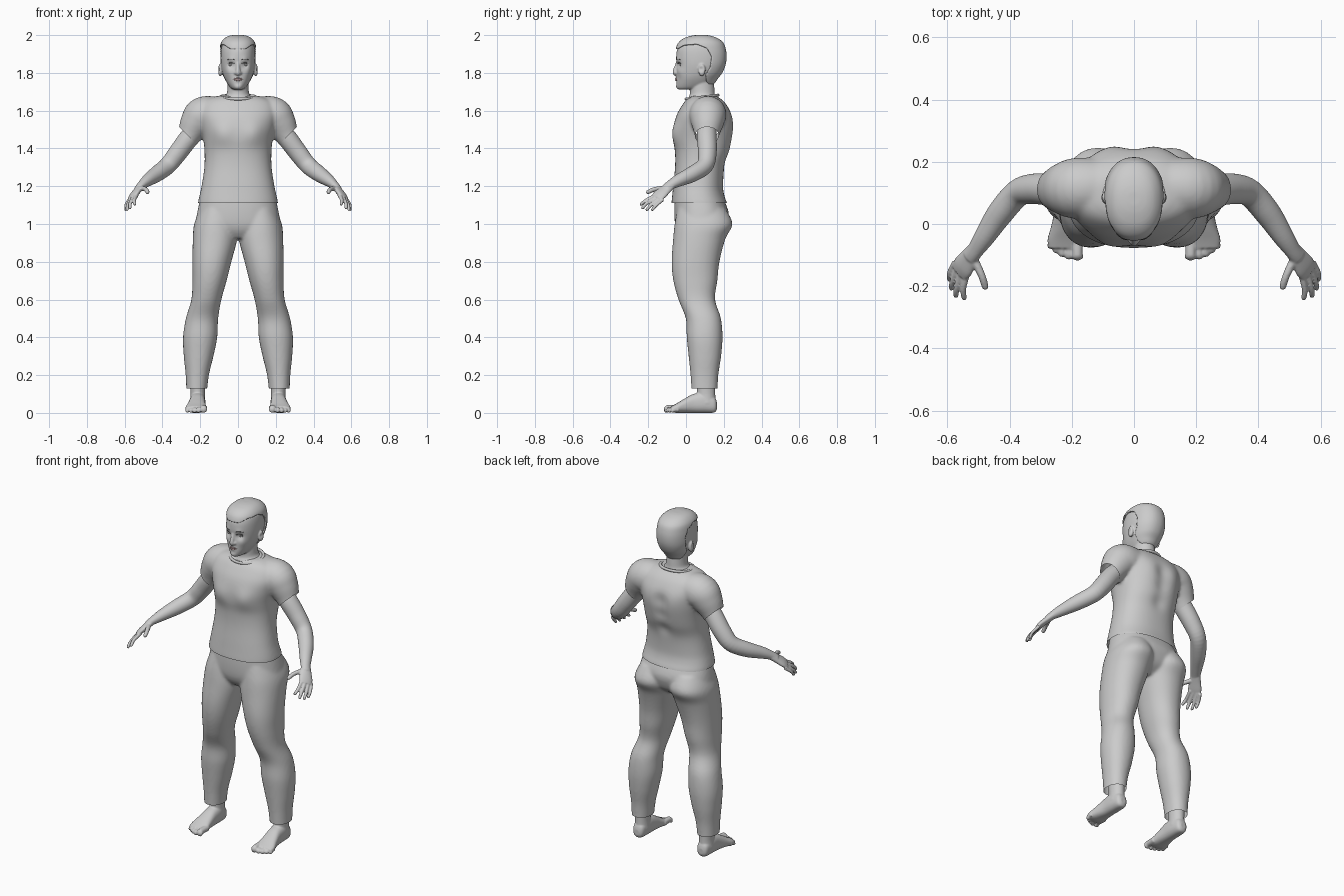
import bpy, bmesh, math
from mathutils import Vector, Matrix
from mathutils.bvhtree import BVHTree

if "Cube" in bpy.data.objects:
    bpy.data.objects.remove(bpy.data.objects["Cube"])


def spline(rows, steps):
    out = []
    for i in range(len(rows) - 1):
        ctrl = (rows[max(i - 1, 0)], rows[i], rows[i + 1], rows[min(i + 2, len(rows) - 1)])
        for k in range(steps):
            t = k / steps
            out.append([.5 * (2 * b + (c - a) * t + (2 * a - 5 * b + 4 * c - d) * t * t
                              + (3 * b - a - 3 * c + d) * t ** 3) for a, b, c, d in zip(*ctrl)])
    return out + [list(rows[-1])]


def loft(bm, rows, plane=None, ref=(0, 1, 0), power=2.0, seg=40, steps=5, sides=(1,)):
    """Rows are x, y, z, radius_u, radius_v; plane fixes the ring axes, otherwise they follow the path."""
    rows = spline(rows, steps)
    for side in sides:
        rings = []
        for i, (x, y, z, ru, rv) in enumerate(rows):
            if plane:
                u, v = Vector((1, 0, 0)), Vector((0, 0, 1) if plane == 'XZ' else (0, 1, 0))
            else:
                t = Vector(rows[min(i + 1, len(rows) - 1)][:3]) - Vector(rows[max(i - 1, 0)][:3])
                t.normalize()
                u = Vector(ref)
                u = (u - t * u.dot(t)).normalized()
                v = t.cross(u)
            ring = []
            for k in range(seg):
                a = math.tau * k / seg
                c, s = math.cos(a), math.sin(a)
                p = Vector((x, y, z)) + u * max(ru, .001) * math.copysign(abs(c) ** (2 / power), c) \
                    + v * max(rv, .001) * math.copysign(abs(s) ** (2 / power), s)
                ring.append(bm.verts.new((p.x * side, p.y, p.z)))
            rings.append(ring)
        for a, b in zip(rings, rings[1:]):
            for k in range(seg):
                bm.faces.new((a[k], a[k - 1], b[k - 1], b[k]))
        bm.faces.new(rings[0])
        bm.faces.new(rings[-1][::-1])


def ball(bm, loc, size):
    bmesh.ops.create_uvsphere(bm, u_segments=24, v_segments=16, radius=1,
                              matrix=Matrix.Translation(loc) @ Matrix.Diagonal((*size, 1)))


def box(z, x0, x1, y0, y1):
    return ((x0 + x1) / 2, (y0 + y1) / 2, z, (x1 - x0) / 2, (y1 - y0) / 2)


def finish(name, bm, voxel=0, smooth=6, cutter=None, edit=None, mirror=False, color=None):
    bmesh.ops.recalc_face_normals(bm, faces=bm.faces[:])
    me = bpy.data.meshes.new(name)
    bm.to_mesh(me)
    ob = bpy.data.objects.new(name, me)
    bpy.context.collection.objects.link(ob)
    if cutter:
        m = ob.modifiers.new("cut", 'BOOLEAN')
        m.operation, m.object, m.solver = 'INTERSECT', cutter, 'EXACT'
    if voxel:
        m = ob.modifiers.new("merge", 'REMESH')
        m.mode, m.voxel_size = 'VOXEL', voxel
        m = ob.modifiers.new("soften", 'SMOOTH')
        m.iterations = smooth
    dg = bpy.context.evaluated_depsgraph_get()
    ob.data = bpy.data.meshes.new_from_object(ob.evaluated_get(dg))
    ob.modifiers.clear()
    bm.clear()
    bm.from_mesh(ob.data)
    if edit:
        edit(bm)
    for f in bm.faces:
        f.smooth = True
    bm.to_mesh(ob.data)
    bm.free()
    if mirror:
        ob.modifiers.new("mirror", 'MIRROR').use_mirror_merge = False
    if color:
        mat = bpy.data.materials.new(name)
        mat.diffuse_color = (*color, 1)
        mat.use_nodes = True
        mat.node_tree.nodes["Principled BSDF"].inputs["Base Color"].default_value = mat.diffuse_color
        ob.data.materials.clear()
        ob.data.materials.append(mat)
    return ob


def push(bm, spots):
    """Soft sculpt strokes: x, y, z, radius, offset; off-centre strokes act on both sides."""
    for x, y, z, r, off in spots:
        for s in ((1, -1) if x else (1,)):
            p = Vector((x * s, y, z))
            for v in bm.verts:
                d = (v.co - p).length_squared / r ** 2
                if d < 6:
                    v.co += Vector((off[0] * s, off[1], off[2])) * math.exp(-d)


def cut(bm, co, no, radius=None):
    co = Vector(co)
    vs = {v for v in bm.verts if radius is None or (v.co - co).length < radius}
    geom = list(vs) + [e for e in bm.edges if all(v in vs for v in e.verts)] \
        + [f for f in bm.faces if all(v in vs for v in f.verts)]
    bmesh.ops.bisect_plane(bm, geom=geom, plane_co=co, plane_no=no, clear_outer=True)


# shirt: torso and sleeves merged, then cut open at the hems
bm = bmesh.new()
torso = [(1.07, .212, -.077, .22), (1.11, .212, -.077, .217), (1.15, .204, -.073, .203), (1.2, .193, -.068, .196),
         (1.3, .178, -.058, .204), (1.38, .177, -.058, .232), (1.45, .184, -.066, .246), (1.52, .2, -.063, .246),
         (1.58, .212, -.048, .238), (1.63, .2, -.02, .215), (1.66, .165, .003, .188), (1.678, .11, .03, .16)]
loft(bm, [box(z, -w, w, a, b) for z, w, a, b in torso], 'XY', power=2.3, seg=64)
loft(bm, [(.08, .12, 1.59, .085, .08), (.18, .115, 1.578, .098, .098), (.225, .113, 1.53, .085, .085),
          (.262, .11, 1.465, .063, .063), (.295, .108, 1.42, .06, .06)], sides=(1, -1))


def shape_shirt(bm):
    push(bm, [(.085, -.06, 1.48, .06, (0, -.014, 0)), (0, .245, 1.52, .045, (0, -.012, 0)),
              (0, .24, 1.44, .045, (0, -.012, 0)), (0, .22, 1.35, .045, (0, -.012, 0)),
              (.08, .24, 1.53, .07, (0, .01, 0))])
    cut(bm, (0, 0, 1.11), (0, 0, -1))
    for s in (1, -1):
        cut(bm, (s * .262, .11, 1.465), (s * .7, 0, -.71), .1)


finish("shirt", bm, .008, 10, edit=shape_shirt)

# collar
bpy.ops.mesh.primitive_torus_add(major_segments=48, minor_segments=10, major_radius=.09, minor_radius=.008,
                                 location=(0, .085, 1.672), rotation=(.12, 0, 0))
collar = bpy.context.object
collar.name, collar.scale = "collar", (1.05, .95, 1)
bpy.ops.object.shade_smooth()

# trousers: hips and two legs merged, hems cut open
bm = bmesh.new()
hips = [(1.13, .2, -.06, .2), (1.06, .216, -.062, .226), (1.0, .222, -.058, .215), (.96, .19, -.045, .19),
        (.925, .1, -.02, .14)]
loft(bm, [box(z, -w, w, a, b) for z, w, a, b in hips], 'XY', power=2.3, seg=64)
leg = [(1.08, .01, .2, -.045, .21), (1.0, .0, .232, -.06, .246), (.92, .004, .239, -.068, .208),
       (.8, .035, .241, -.076, .177), (.7, .06, .241, -.067, .166), (.6, .088, .247, -.04, .154),
       (.5, .105, .276, -.001, .185), (.4, .11, .291, .004, .193), (.3, .13, .287, .014, .186),
       (.2, .154, .277, .024, .171), (.1, .166, .273, .03, .166)]
loft(bm, [box(*r) for r in leg], 'XY', power=2.15, seg=48, sides=(1, -1))
finish("trousers", bm, .008, 8, edit=lambda b: cut(b, (0, 0, .13), (0, 0, -1)))

# feet with toes
bm = bmesh.new()
foot = [(.164, .214, .015, .02, .055), (.15, .214, .033, .002, .085), (.1, .214, .041, 0, .11),
        (.04, .215, .042, 0, .1), (-.01, .219, .048, 0, .074), (-.05, .222, .056, 0, .05),
        (-.078, .222, .052, .005, .035)]
loft(bm, [(x, y, (a + b) / 2, w, (b - a) / 2) for y, x, w, a, b in foot], 'XZ', power=2.4)
loft(bm, [box(.05, .172, .256, .055, .158), box(.1, .175, .252, .058, .155), box(.17, .172, .256, .055, .155)], 'XY')
for x, tip, r in ((.182, -.117, .019), (.209, -.114, .013), (.23, -.106, .0125), (.249, -.094, .012),
                  (.267, -.08, .0115)):
    loft(bm, [(x, -.04, r + .006, r, r), (x, tip + .025, r + .006, r * .9, r * .9), (x, tip + r * .5, r, r, r),
              (x, tip, r, r * .35, r * .35)], 'XZ', seg=20)
finish("foot", bm, .004, 4, mirror=True)

# arms with hands
bm = bmesh.new()
across = (.6, .68, -.34)
loft(bm, [(.21, .11, 1.51, .05, .05), (.26, .11, 1.455, .052, .052), (.32, .113, 1.375, .049, .05),
          (.372, .1, 1.31, .044, .046), (.43, .035, 1.265, .042, .042), (.48, -.04, 1.23, .034, .032),
          (.512, -.087, 1.204, .027, .022), (.53, -.108, 1.186, .027, .018)], ref=across)
loft(bm, [(.505, -.075, 1.21, .026, .02), (.527, -.106, 1.184, .032, .018), (.549, -.137, 1.157, .039, .016),
          (.562, -.157, 1.138, .034, .011)], ref=across)
fingers = [((.537, -.158, 1.153), (.549, -.208, 1.127), (.546, -.244, 1.1), .0095),
           ((.553, -.148, 1.145), (.57, -.205, 1.112), (.573, -.235, 1.08), .0095),
           ((.565, -.136, 1.138), (.584, -.185, 1.1), (.588, -.212, 1.07), .009),
           ((.575, -.122, 1.13), (.593, -.157, 1.1), (.594, -.183, 1.07), .0085),
           ((.517, -.108, 1.19), (.49, -.165, 1.184), (.476, -.21, 1.165), .012)]
for a, b, c, r in fingers:
    end = Vector(b).lerp(Vector(c), .8)
    loft(bm, [(*a, r * 1.15, r * 1.15), (*b, r, r), (*end, r * .9, r * .9), (*c, r * .4, r * .4)],
         ref=across, seg=16)
finish("arm", bm, .004, 3, mirror=True)

# head with neck, nose and ears
skull = [(1.712, .022, -.036, .03), (1.72, .038, -.047, .1), (1.74, .054, -.051, .138), (1.77, .071, -.05, .16),
         (1.8, .082, -.05, .183), (1.84, .09, -.05, .2), (1.88, .092, -.052, .206), (1.92, .09, -.048, .203),
         (1.95, .083, -.034, .19), (1.975, .064, -.004, .16), (1.988, .04, .035, .125), (1.993, .012, .068, .095)]
bm = bmesh.new()
loft(bm, [box(z, -w, w, a, b) for z, w, a, b in skull], 'XY', power=2.2, seg=56)
loft(bm, [box(1.6, -.1, .1, .01, .17), box(1.66, -.084, .084, .01, .162), box(1.685, -.062, .062, .02, .153),
          box(1.72, -.056, .056, .021, .15), box(1.79, -.055, .055, .025, .145)], 'XY')
loft(bm, [(0, -.042, 1.862, .008, .008), (0, -.05, 1.838, .009, .01), (0, -.056, 1.814, .012, .013),
          (0, -.057, 1.799, .014, .013), (0, -.05, 1.788, .008, .008)], ref=(1, 0, 0), seg=20)
for s in (1, -1):
    ball(bm, (s * .013, -.049, 1.799), (.009, .011, .009))
    ball(bm, (s * .094, .084, 1.815), (.013, .019, .033))
finish_edit = [(.037, -.04, 1.842, .019, (0, .011, 0)), (.036, -.04, 1.868, .018, (0, -.004, 0)),
               (.05, -.03, 1.805, .025, (.002, -.004, 0)), (.106, .079, 1.82, .013, (-.008, 0, 0)),
               (0, -.05, 1.766, .018, (0, -.004, 0)), (0, -.05, 1.745, .014, (0, .004, 0)),
               (0, -.05, 1.725, .02, (0, -.004, 0))]
head = finish("head", bm, .0045, 4, edit=lambda b: push(b, finish_edit))

# cropped hair: enlarged skull trimmed by a side profile
bm = bmesh.new()
outline = [(-.1, 1.925), (-.045, 1.925), (-.01, 1.945), (.06, 1.95), (.11, 1.93), (.135, 1.885), (.127, 1.83),
           (.103, 1.79), (.107, 1.755), (.125, 1.73), (.2, 1.715), (.3, 1.715), (.3, 2.1), (-.1, 2.1)]
face = bm.faces.new([bm.verts.new((-.2, y, z)) for y, z in outline])
new = bmesh.ops.extrude_face_region(bm, geom=[face])["geom"]
bmesh.ops.translate(bm, vec=(.4, 0, 0), verts=[g for g in new if isinstance(g, bmesh.types.BMVert)])
trim = finish("hair_trim", bm)
trim.hide_render = True
bm = bmesh.new()
loft(bm, [box(z + .008 * (z > 1.94), -w - .008, w + .008, a - .008, b + .009) for z, w, a, b in skull],
     'XY', power=2.2, seg=56)
finish("hair", bm, .0045, 4, cutter=trim)
bpy.data.objects.remove(trim)

# facial details placed on the face surface
tree = BVHTree.FromObject(head, bpy.context.evaluated_depsgraph_get())


def on_face(x, z, depth=0):
    hit = tree.ray_cast(Vector((x, -1, z)), Vector((0, 1, 0)))[0]
    return (x, hit.y + depth, z)


bm = bmesh.new()
ball(bm, on_face(.038, 1.842, .009), (.015, .012, .0085))
finish("eye", bm, mirror=True, color=(.3, .3, .3))

bm = bmesh.new()
for lift, curve in ((1.849, .004), (1.868, .005)):
    pts = [(x, lift + curve * (1 - ((x - .038) / .02) ** 2)) for x in (.02, .029, .038, .047, .056)]
    loft(bm, [(*on_face(x, z), .0018, .0018) for x, z in pts], ref=(0, 0, 1), seg=8)
finish("brow_and_lash", bm, mirror=True, color=(.1, .1, .1))

bm = bmesh.new()
for z, r in ((1.7705, .004), (1.7625, .005)):
    loft(bm, [(*on_face(x, 1.7665 + (z - 1.7665) * k, .001), r * k + .0008, r * k + .0008)
              for x, k in ((-.025, 0), (-.013, .75), (0, 1), (.013, .75), (.025, 0))], ref=(0, 0, 1), seg=12)
finish("lips", bm, color=(.5, .36, .36))
